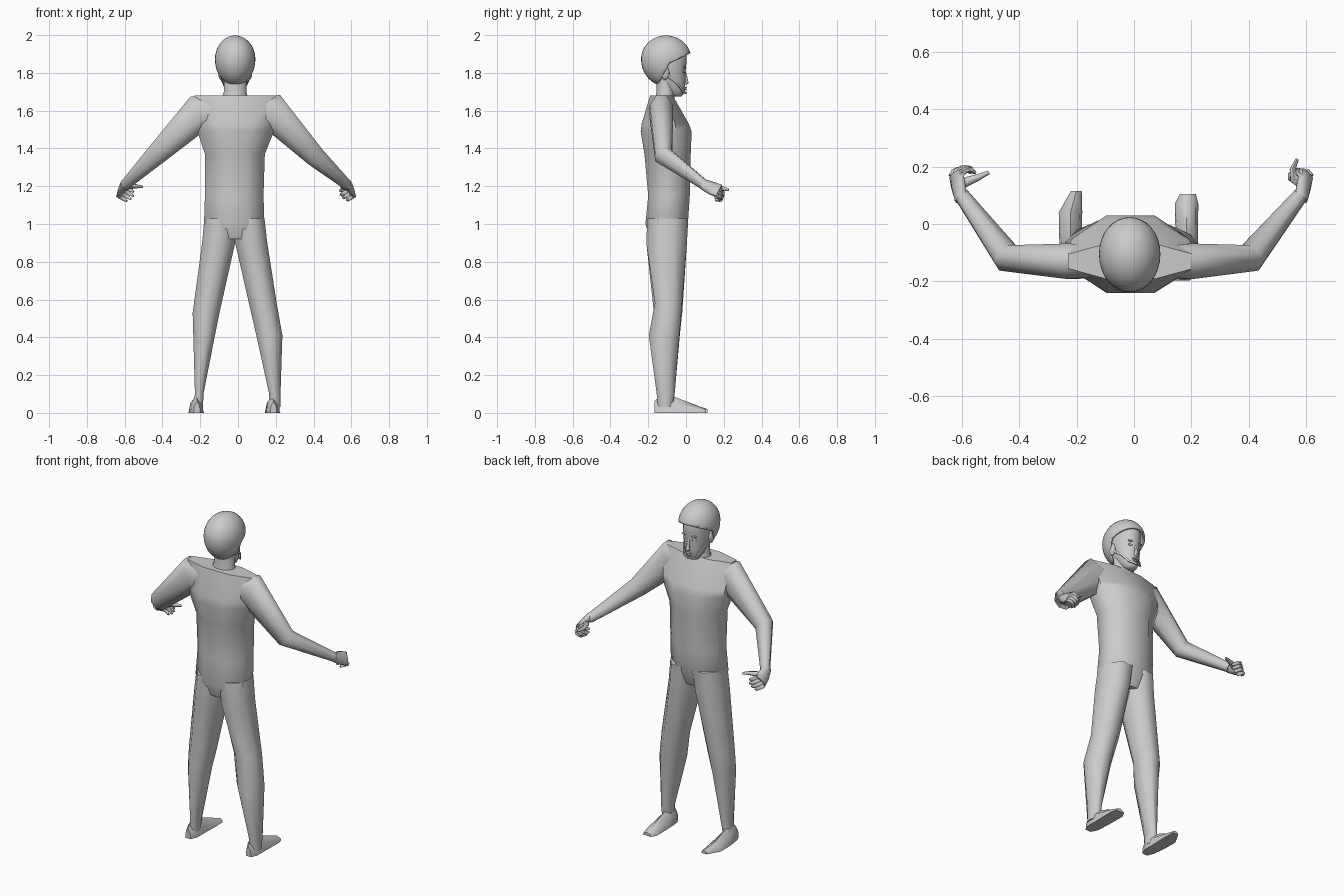
import bpy, bmesh, math
from mathutils import Vector

if "Cube" in bpy.data.objects:
    bpy.data.objects.remove(bpy.data.objects["Cube"])

GREY = bpy.data.materials.new("light_grey")
GREY.diffuse_color = (0.6, 0.6, 0.6, 1)
GREY.use_nodes = True
GREY.node_tree.nodes["Principled BSDF"].inputs["Base Color"].default_value = GREY.diffuse_color
CX = -0.015  # body midline


def finish(name, bm, angle=60):
    bmesh.ops.recalc_face_normals(bm, faces=bm.faces)
    me = bpy.data.meshes.new(name)
    bm.to_mesh(me)
    bm.free()
    ob = bpy.data.objects.new(name, me)
    bpy.context.collection.objects.link(ob)
    me.materials.append(GREY)
    bpy.ops.object.select_all(action='DESELECT')
    ob.select_set(True)
    bpy.context.view_layer.objects.active = ob
    bpy.ops.object.shade_smooth_by_angle(angle=math.radians(angle))
    return ob


def skin(name, rings, angle=60):
    """Bridge a list of equal rings and cap both ends."""
    bm = bmesh.new()
    rows = [[bm.verts.new(p) for p in r] for r in rings]
    n = len(rows[0])
    for a, b in zip(rows, rows[1:]):
        for i in range(n):
            j = (i + 1) % n
            bm.faces.new((a[i], a[j], b[j], b[i]))
    bm.faces.new(rows[0])
    bm.faces.new(rows[-1])
    return finish(name, bm, angle)


def unit_ring(n):
    k = 1 / math.cos(math.pi / n)
    for i in range(n):
        a = 2 * math.pi * (i + 0.5) / n
        yield k * math.cos(a), k * math.sin(a)


def stack(name, levels, n=8):
    """Rings from (z, x0, x1, y0, y1)."""
    return skin(name, [[((x0 + x1) / 2 + c * (x1 - x0) / 2,
                         (y0 + y1) / 2 + s * (y1 - y0) / 2, z) for c, s in unit_ring(n)]
                       for z, x0, x1, y0, y1 in levels])


def tube(name, path, radii, n=8, ref=(0, 1, 0)):
    """Sweep along a path; radii are (along ref, across ref)."""
    pts = [Vector(p) for p in path]
    rings = []
    for i, p in enumerate(pts):
        t = Vector()
        if i:
            t += (p - pts[i - 1]).normalized()
        if i < len(pts) - 1:
            t += (pts[i + 1] - p).normalized()
        t.normalize()
        u = Vector(ref)
        u = (u - t * u.dot(t)).normalized()
        v = t.cross(u)
        ru, rv = radii[i]
        rings.append([p + u * c * ru + v * s * rv for c, s in unit_ring(n)])
    return skin(name, rings)


def blob(name, loc, size, n=12):
    bm = bmesh.new()
    bmesh.ops.create_uvsphere(bm, u_segments=n, v_segments=n // 2 + 2, radius=1)
    for v in bm.verts:
        v.co = Vector(loc) + Vector([a * b for a, b in zip(v.co, size)])
    return finish(name, bm)


# Torso
stack("torso", [(0.92, -0.13, 0.10, -0.19, -0.02), (1.0, -0.18, 0.14, -0.215, 0.01),
                (1.15, -0.175, 0.135, -0.20, 0.02), (1.37, -0.175, 0.142, -0.22, 0.025),
                (1.49, -0.215, 0.19, -0.24, 0.03), (1.53, -0.22, 0.195, -0.235, 0.015),
                (1.68, -0.23, 0.205, -0.19, -0.07)])

# Legs
stack("left_leg", [(1.03, -0.178, 0.0, -0.205, 0.012), (0.9, -0.19, -0.015, -0.21, 0.005),
                   (0.53, -0.24, -0.098, -0.17, -0.02), (0.42, -0.237, -0.12, -0.185, -0.032),
                   (0.1, -0.228, -0.183, -0.15, -0.06), (0.03, -0.24, -0.185, -0.15, -0.07)])
stack("right_leg", [(1.03, -0.03, 0.14, -0.205, 0.012), (0.9, -0.015, 0.155, -0.21, 0.005),
                    (0.58, 0.058, 0.205, -0.165, -0.02), (0.41, 0.097, 0.235, -0.197, -0.035),
                    (0.1, 0.165, 0.225, -0.155, -0.06), (0.03, 0.16, 0.225, -0.15, -0.07)])


# Feet: sections (y, x0, x1, height) from heel to toe
def foot(name, sections):
    skin(name, [[(x0, y, 0), (x1, y, 0), (x1 * .9 + x0 * .1, y, h * .6),
                 ((x0 + x1) / 2, y, h), (x0 * .9 + x1 * .1, y, h * .6)]
                for y, x0, x1, h in sections], 45)


foot("left_foot", [(-0.168, -0.235, -0.20, 0.06), (-0.13, -0.25, -0.183, 0.10),
                   (-0.06, -0.26, -0.183, 0.085), (0.04, -0.262, -0.18, 0.045),
                   (0.115, -0.22, -0.182, 0.02)])
foot("right_foot", [(-0.168, 0.17, 0.205, 0.06), (-0.13, 0.15, 0.222, 0.10),
                    (-0.06, 0.145, 0.222, 0.085), (0.07, 0.142, 0.224, 0.035),
                    (0.105, 0.16, 0.215, 0.02)])

# Arms
ARM_R = [(0.05, 0.08), (0.062, 0.098), (0.048, 0.054), (0.025, 0.026)]
tube("left_arm", [(-0.10, -0.13, 1.585), (-0.213, -0.13, 1.585),
                  (-0.44, -0.118, 1.36), (-0.60, 0.10, 1.205)], ARM_R)
tube("right_arm", [(0.08, -0.13, 1.59), (0.185, -0.13, 1.592),
                   (0.405, -0.118, 1.36), (0.58, 0.10, 1.205)], ARM_R)


# Hands: palm, four curled fingers, thumb
def hand(side, s, wrist, curl, thumb):
    w = Vector(wrist)
    across = Vector((s * 0.5, 0, -0.86))
    inward = Vector((-s * 0.86, 0, -0.5))
    mid = w + Vector((s * 0.012, 0.035, -0.015))
    end = w + Vector((s * 0.02, 0.075, -0.03))
    tube(side + "_palm", [w - Vector((0, 0.015, -0.008)), mid, end],
         [(0.026, 0.022), (0.036, 0.018), (0.038, 0.014)], 8, across)
    for i in range(4):
        b = end + across * (i - 1.5) * 0.02
        length = (0.9, 1.05, 1.0, 0.8)[i]
        path = [b - Vector((0, 0.01, 0))]
        for k in range(1, 5):
            a = k * curl / 4
            path.append(path[-1] + length * 0.021 * (Vector((0, math.cos(a), 0)) + inward * math.sin(a)))
        tube(f"{side}_finger_{i + 1}", path, [(r, r) for r in (.011, .011, .010, .009, .005)], 6, across)
    tube(side + "_thumb", [mid] + thumb, [(r, r) for r in (.016, .014, .010, .006)], 6, across)


hand("left", -1, (-0.60, 0.10, 1.205), 2.2,
     [(-0.575, 0.15, 1.20), (-0.54, 0.163, 1.20), (-0.505, 0.18, 1.197)])
hand("right", 1, (0.58, 0.10, 1.205), 2.9,
     [(0.557, 0.155, 1.20), (0.552, 0.19, 1.19), (0.568, 0.225, 1.18)])

# Neck and head
stack("neck", [(1.64, CX - .08, CX + .075, -0.17, -0.06), (1.70, CX - .06, CX + .06, -0.155, -0.06),
               (1.80, CX - .06, CX + .06, -0.16, -0.06)], 12)
stack("head", [(z, CX - w, CX + w, y0, y1) for z, w, y0, y1 in (
    (1.675, .022, -.07, -.025), (1.685, .036, -.09, -.014), (1.71, .05, -.12, -.006),
    (1.75, .064, -.16, -.004), (1.80, .073, -.19, -.003), (1.85, .077, -.20, .002),
    (1.91, .076, -.20, .004), (1.95, .06, -.18, -.02))], 20)

# Face details
tube("nose", [(CX, -0.006, 1.81), (CX, 0.001, 1.775), (CX, 0.004, 1.748), (CX, -0.004, 1.738)],
     [(.004, .006), (.007, .008), (.010, .014), (.004, .008)], 8)
blob("upper_lip", (CX, -0.006, 1.722), (0.022, 0.009, 0.005))
blob("lower_lip", (CX, -0.007, 1.712), (0.018, 0.009, 0.005))
for side, s in (("left", -1), ("right", 1)):
    blob(side + "_eye", (CX + s * 0.03, -0.013, 1.806), (0.014, 0.009, 0.007))
    blob(side + "_brow", (CX + s * 0.031, -0.009, 1.828), (0.019, 0.008, 0.005))
    blob(side + "_ear", (CX + s * 0.077, -0.11, 1.80), (0.013, 0.022, 0.036))
    # Chin strap
    tube(side + "_strap", [(CX + s * 0.085, -0.12, 1.83), (CX + s * 0.077, -0.085, 1.775),
                           (CX + s * 0.062, -0.045, 1.745), (CX + s * 0.042, -0.015, 1.70),
                           (CX, 0.0, 1.693)], [(.006, .004)] * 5, 6, (0, 0, 1))

# Helmet: ellipsoid shell narrowing downward, with the face opening cut out
bm = bmesh.new()
bmesh.ops.create_uvsphere(bm, u_segments=32, v_segments=20, radius=1)
for v in bm.verts:
    x, y, z = v.co
    v.co = (CX + x * 0.107, -0.105 + y * 0.133, 1.873 + z * (0.125 if z > 0 else 0.145))
brim = (Vector((0, -0.08, 1.855)), Vector((0, -0.42, 0.9)))
cheek = (Vector((0, -0.085, 1.855)), Vector((0, 0.90, -0.48)))
for co, no in (brim, cheek):
    bmesh.ops.bisect_plane(bm, geom=bm.verts[:] + bm.edges[:] + bm.faces[:], plane_co=co, plane_no=no)
gone = [f for f in bm.faces
        if (f.calc_center_median() - brim[0]).dot(brim[1]) < 0
        and (f.calc_center_median() - cheek[0]).dot(cheek[1]) > 0]
bmesh.ops.delete(bm, geom=gone, context='FACES')
helmet = finish("helmet", bm, 50)
shell = helmet.modifiers.new("shell", 'SOLIDIFY')
shell.thickness = 0.012
shell.offset = -1
